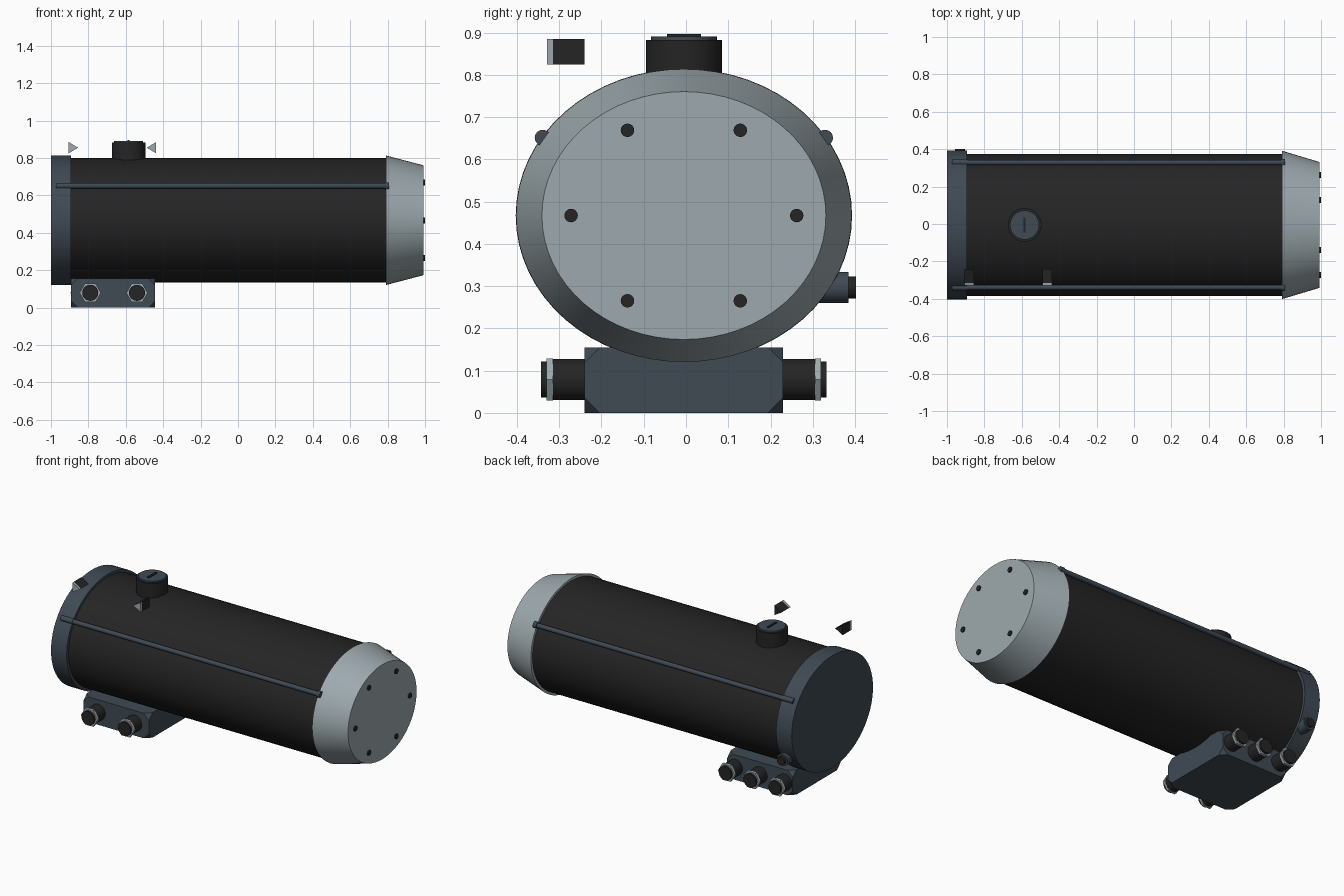
import bpy, bmesh, math
from mathutils import Matrix, Vector

if "Cube" in bpy.data.objects:
    bpy.data.objects.remove(bpy.data.objects["Cube"])

CY, CZ = -0.005, 0.467   # tank axis


def mat(name, c):
    m = bpy.data.materials.new(name)
    m.diffuse_color = (*c, 1)
    m.use_nodes = True
    m.node_tree.nodes["Principled BSDF"].inputs["Base Color"].default_value = m.diffuse_color
    return m


BLACK = mat("matte black", (0.018, 0.018, 0.018))
BLUE = mat("slate blue", (0.05, 0.068, 0.088))
GREY = mat("light grey", (0.34, 0.40, 0.425))


def finish(name, bm, m):
    bmesh.ops.recalc_face_normals(bm, faces=bm.faces)
    me = bpy.data.meshes.new(name)
    bm.to_mesh(me)
    bm.free()
    me.materials.append(m)
    ob = bpy.data.objects.new(name, me)
    bpy.context.collection.objects.link(ob)
    bpy.ops.object.select_all(action='DESELECT')
    ob.select_set(True)
    bpy.context.view_layer.objects.active = ob
    bpy.ops.object.shade_smooth_by_angle(angle=math.radians(30))
    return ob


def tube(name, m, axis, a, b, centre, r1, r2=None, n=32, flat=1.0):
    """Capped cone from a to b along axis; flat squashes it in z."""
    bm = bmesh.new()
    bmesh.ops.create_cone(bm, cap_ends=True, segments=n, radius1=r1,
                          radius2=r1 if r2 is None else r2, depth=abs(b - a))
    if b < a:
        bm.transform(Matrix.Rotation(math.pi, 4, 'X'))
    mid = (a + b) / 2
    u, v = centre
    if axis == 'X':
        rot, loc = Matrix.Rotation(math.pi / 2, 4, 'Y'), (mid, u, v)
    elif axis == 'Y':
        rot, loc = Matrix.Rotation(-math.pi / 2, 4, 'X'), (u, mid, v)
    else:
        rot, loc = Matrix.Identity(4), (u, v, mid)
    if axis == 'Y' and n == 6:      # hexagon points along x
        rot = rot @ Matrix.Rotation(math.pi / 2, 4, 'Z')
    bm.transform(Matrix.Translation(loc) @ Matrix.Diagonal((1, 1, flat, 1)) @ rot)
    return finish(name, bm, m)


def box(name, m, lo, hi, chamfer=0):
    bm = bmesh.new()
    bmesh.ops.create_cube(bm, size=1)
    lo, hi = Vector(lo), Vector(hi)
    for v in bm.verts:
        v.co = Vector((v.co[i] * (hi[i] - lo[i]) + (hi[i] + lo[i]) / 2 for i in range(3)))
    if chamfer:
        bmesh.ops.bevel(bm, geom=bm.verts[:], offset=chamfer, segments=1,
                        affect='VERTICES', profile=0.5)
    return finish(name, bm, m)


# Oval tank with rear cap and tapered end cap
axis = (CY, CZ)
tube("tank_body", BLACK, 'X', -0.92, 0.83, axis, 0.38, n=64, flat=0.873)
tube("rear_cap", BLUE, 'X', -1.0, -0.893, axis, 0.398, n=64, flat=0.873)
tube("end_cap", GREY, 'X', 0.79, 0.993, axis, 0.397, 0.336, n=64, flat=0.873)

# Ring of end cap screws
for i in range(6):
    t = i * math.pi / 3
    tube("end_screw", BLACK, 'X', 0.985, 1.0,
         (CY + 0.267 * math.cos(t), CZ + 0.233 * math.sin(t)), 0.016, n=16)

# Side rods with thicker ends
for s in (-1, 1):
    c = (CY + s * 0.334, 0.651)
    tube("side_rod", BLUE, 'X', -0.97, 0.80, c, 0.014, n=16)
    tube("rod_end_rear", BLUE, 'X', -0.972, -0.89, c, 0.016, n=16)
    tube("rod_end_front", BLUE, 'X', 0.785, 0.808, c, 0.019, n=16)

# Top knob
k = (-0.585, CY)
tube("knob_base", BLACK, 'Z', 0.76, 0.882, k, 0.09, n=40)
tube("knob_disc", BLUE, 'Z', 0.88, 0.891, k, 0.078, n=40)
box("knob_slot", BLACK, (-0.591, CY - 0.04, 0.885), (-0.579, CY + 0.04, 0.897))

# Junction box under the tank
box("junction_box", BLUE, (-0.893, -0.24, 0), (-0.443, 0.23, 0.155), 0.036)


# Cable glands on both long sides of the box
def gland(x, y0, s):
    c = (x, 0.079)
    tube("gland_body", BLACK, 'Y', y0 - s * 0.02, y0 + s * 0.075, c, 0.049, n=24)
    tube("gland_nut", GREY, 'Y', y0 + s * 0.075, y0 + s * 0.09, c, 0.057, n=6)
    tube("gland_tip", BLACK, 'Y', y0 + s * 0.085, y0 + s * 0.103, c, 0.043, n=24)


for x in (-0.79, -0.54):
    gland(x, -0.24, -1)
for x in (-0.84, -0.67, -0.50):
    gland(x, 0.23, 1)

# Side plug on the rear cap
tube("plug_collar", BLUE, 'Y', 0.30, 0.385, (-0.93, 0.297), 0.037, n=24)
tube("plug_tip", BLACK, 'Y', 0.38, 0.402, (-0.93, 0.297), 0.026, n=24)


# Loose wedge clips beside the knob
def wedge(name, m, x, s, ya, yb):
    bm = bmesh.new()
    ends = [[bm.verts.new((x + s * dx, y, z)) for dx, z in
             ((0, 0.825), (0.05, 0.855), (0, 0.885))] for y in (ya, yb)]
    bm.faces.new(ends[0])
    bm.faces.new(ends[1])
    for i in range(3):
        j = (i + 1) % 3
        bm.faces.new((ends[0][i], ends[0][j], ends[1][j], ends[1][i]))
    finish(name, bm, m)


for x, s in ((-0.905, 1), (-0.438, -1)):
    wedge("clip_body", BLACK, x, s, -0.315, -0.24)
    wedge("clip_face", GREY, x, s, -0.329, -0.315)
